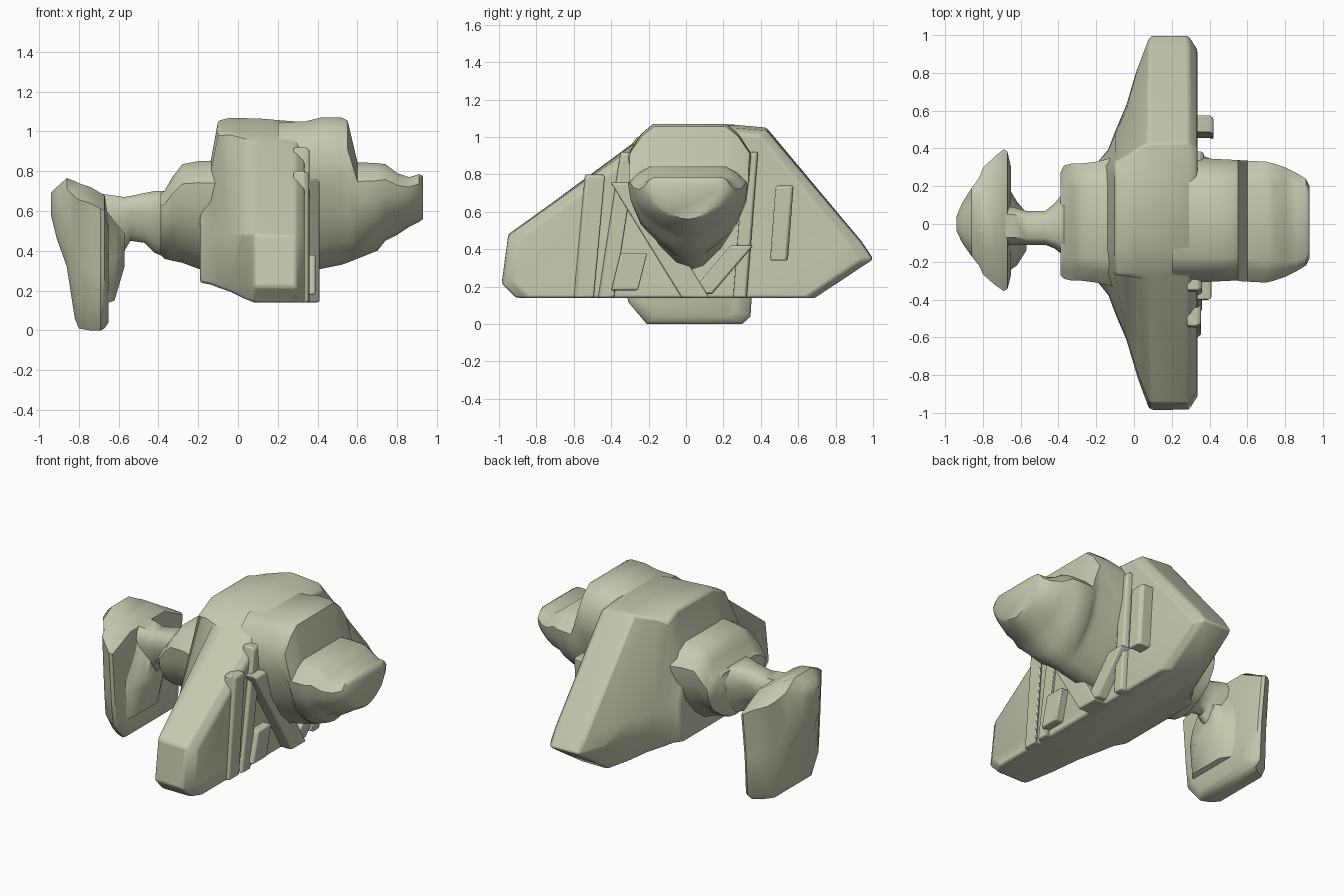
import bpy, bmesh, math

paint = bpy.data.materials.new("olive_paint")
paint.diffuse_color = (0.56, 0.58, 0.43, 1)


def loft(name, sections, angle=45, bevel=0.0):
    """Skin a list of (x, [(y, z), ...]) rings and cap both ends."""
    bm = bmesh.new()
    rings = []
    for x, pts in sections:
        rings.append([bm.verts.new((x, y, z)) for y, z in pts])
    for a, b in zip(rings, rings[1:]):
        n = len(a)
        for i in range(n):
            bm.faces.new((a[i], a[(i + 1) % n], b[(i + 1) % n], b[i]))
    bm.faces.new(rings[0])
    bm.faces.new(rings[-1])
    bmesh.ops.recalc_face_normals(bm, faces=bm.faces)
    me = bpy.data.meshes.new(name)
    bm.to_mesh(me)
    bm.free()
    me.materials.append(paint)
    ob = bpy.data.objects.new(name, me)
    bpy.context.collection.objects.link(ob)
    bpy.ops.object.select_all(action='DESELECT')
    ob.select_set(True)
    bpy.context.view_layer.objects.active = ob
    bpy.ops.object.shade_smooth_by_angle(angle=math.radians(angle))
    if bevel:
        mod = ob.modifiers.new("soft_edges", 'BEVEL')
        mod.width, mod.segments, mod.limit_method = bevel, 2, 'ANGLE'
        mod.angle_limit = math.radians(35)
    return ob


def hull_ring(cy, half, z0, z1, top=0.6):
    """Flat-topped ring that narrows to a keel."""
    side = [(0.22, 0.03), (0.5, 0.15), (0.8, 0.35), (0.96, 0.6),
            (1.0, 0.8), (0.5 + top / 2, 0.93), (top, 1.0)]
    pts = [(0, 0)] + side + [(-u, v) for u, v in reversed(side)]
    return [(cy + u * half, z0 + v * (z1 - z0)) for u, v in pts]


def hull(name, rows):
    loft(name, [(x, hull_ring(*r)) for x, *r in rows])


# fuselage behind the wing, engine cowl and nose: x, centre y, half width, bottom, top, flat top
hull("fuselage", [
    (-0.39, 0.0, 0.27, 0.38, 0.69), (-0.37, 0.01, 0.30, 0.36, 0.70),
    (-0.33, 0.01, 0.31, 0.35, 0.77), (-0.28, 0.01, 0.31, 0.34, 0.835),
    (-0.20, 0.01, 0.32, 0.31, 0.85), (-0.12, 0.01, 0.34, 0.30, 0.85),
    (0.05, 0.01, 0.34, 0.30, 0.9)])
hull("engine_cowl", [
    (0.2, 0.02, 0.33, 0.29, 1.045), (0.34, 0.02, 0.33, 0.29, 1.05),
    (0.42, 0.02, 0.325, 0.31, 1.07), (0.52, 0.02, 0.32, 0.33, 1.07),
    (0.55, 0.02, 0.32, 0.34, 1.055), (0.575, 0.015, 0.32, 0.35, 0.95),
    (0.60, 0.015, 0.32, 0.36, 0.845), (0.70, 0.01, 0.32, 0.40, 0.84, 0.65),
    (0.74, 0.01, 0.31, 0.45, 0.835, 0.65), (0.80, 0.01, 0.29, 0.48, 0.79, 0.75),
    (0.86, 0.01, 0.26, 0.52, 0.77, 0.8), (0.91, 0.01, 0.23, 0.545, 0.785, 0.8),
    (0.93, 0.01, 0.19, 0.56, 0.775, 0.8)])

# tail boom
hull("tail_boom", [
    (-0.72, -0.01, 0.11, 0.36, 0.69), (-0.64, -0.01, 0.10, 0.38, 0.68),
    (-0.57, -0.02, 0.09, 0.40, 0.67), (-0.54, -0.02, 0.09, 0.45, 0.675),
    (-0.47, -0.02, 0.09, 0.44, 0.69), (-0.42, -0.01, 0.12, 0.39, 0.70),
    (-0.37, 0.0, 0.17, 0.37, 0.70)])

# wing block, tapering towards its rear side
full = [(-0.91, 0.14), (0.69, 0.14), (1.0, 0.35), (0.94, 0.44), (0.43, 1.05),
        (0.26, 1.065), (-0.12, 1.065), (-0.28, 0.96), (-0.95, 0.48), (-0.985, 0.22)]
root = [(-0.30, 0.24), (0.30, 0.24), (0.33, 0.35), (0.33, 0.5), (0.30, 0.8),
        (0.22, 0.85), (-0.14, 0.85), (-0.26, 0.8), (-0.31, 0.48), (-0.31, 0.3)]


def wing_ring(t, top):
    ring = []
    for (a, b), (c, d) in zip(root, full):
        z = b + (d - b) * t
        ring.append((a + (c - a) * t, z + (top - 0.85) * (1 - t) if b > 0.7 else z))
    return ring


loft("wing", [(-0.19, wing_ring(0, 0.70)), (-0.135, wing_ring(0.10, 0.84)),
              (-0.10, wing_ring(0.24, 1.05)), (-0.04, wing_ring(0.45, 1.07)),
              (0.02, wing_ring(0.75, 1.07)), (0.08, wing_ring(0.99, 1.07)),
              (0.10, full), (0.29, [(y, max(z * 0.985, 0.14)) for y, z in full]),
              (0.335, [(y * 0.93, 0.14 + (z - 0.14) * 0.95) for y, z in full])],
     40, 0.012)


# struts in front of the wing: lower end, upper end, half width, front face x
def strut(name, lo, hi, w, x1):
    ring = [(lo[0] - w, lo[1]), (lo[0] + w, lo[1]), (hi[0] + w, hi[1]), (hi[0] - w, hi[1])]
    loft(name, [(0.28, ring), (x1 - 0.02, ring),
                (x1, [(y * 0.98, z * 0.98 + 0.006) for y, z in ring])], 25, 0.008)


strut("diagonal_strut", (0.05, 0.14), (-0.33, 0.76), 0.075, 0.41)
strut("left_post", (-0.43, 0.14), (-0.31, 0.92), 0.04, 0.36)
strut("outer_left_post", (-0.55, 0.14), (-0.49, 0.80), 0.05, 0.355)
strut("right_post", (0.29, 0.14), (0.35, 0.92), 0.035, 0.37)
strut("right_brace", (0.08, 0.16), (0.30, 0.42), 0.06, 0.40)
strut("outer_right_brace", (0.50, 0.34), (0.53, 0.74), 0.045, 0.42)
strut("left_brace", (-0.33, 0.18), (-0.28, 0.38), 0.07, 0.39)

# tail fin plate with a bulged back
fin = [(-0.21, 0.0), (0.30, 0.0), (0.345, 0.04), (0.36, 0.3), (0.395, 0.6),
       (0.20, 0.70), (-0.16, 0.70), (-0.355, 0.62), (-0.33, 0.3), (-0.31, 0.12)]


def fin_ring(sy, z0=0.0, top=0.70):
    return [(y * sy, z0 + z / 0.70 * (top - z0)) for y, z in fin]


loft("tail_fin", [
    (-0.94, fin_ring(0.10, 0.58, 0.69)), (-0.91, fin_ring(0.28, 0.46, 0.72)),
    (-0.86, fin_ring(0.48, 0.32, 0.765)), (-0.82, fin_ring(0.62, 0.06, 0.75)),
    (-0.80, fin_ring(0.75, 0.01, 0.74)), (-0.74, fin_ring(0.9, 0.0, 0.72)),
    (-0.69, fin_ring(1.0, 0.0, 0.69)), (-0.67, fin_ring(0.97, 0.01, 0.68)),
    (-0.65, fin_ring(0.75, 0.04, 0.55))])
# ragged fairing between fin and boom
loft("fin_fairing", [
    (-0.68, [(-0.26, 0.13), (0.2, 0.13), (0.22, 0.4), (0.1, 0.62), (-0.12, 0.62), (-0.26, 0.4)]),
    (-0.62, [(-0.2, 0.15), (0.05, 0.15), (0.12, 0.35), (0.08, 0.5), (-0.1, 0.55), (-0.22, 0.35)]),
    (-0.57, [(-0.12, 0.32), (0.02, 0.32), (0.06, 0.4), (0.06, 0.5), (-0.08, 0.5), (-0.14, 0.4)])])
